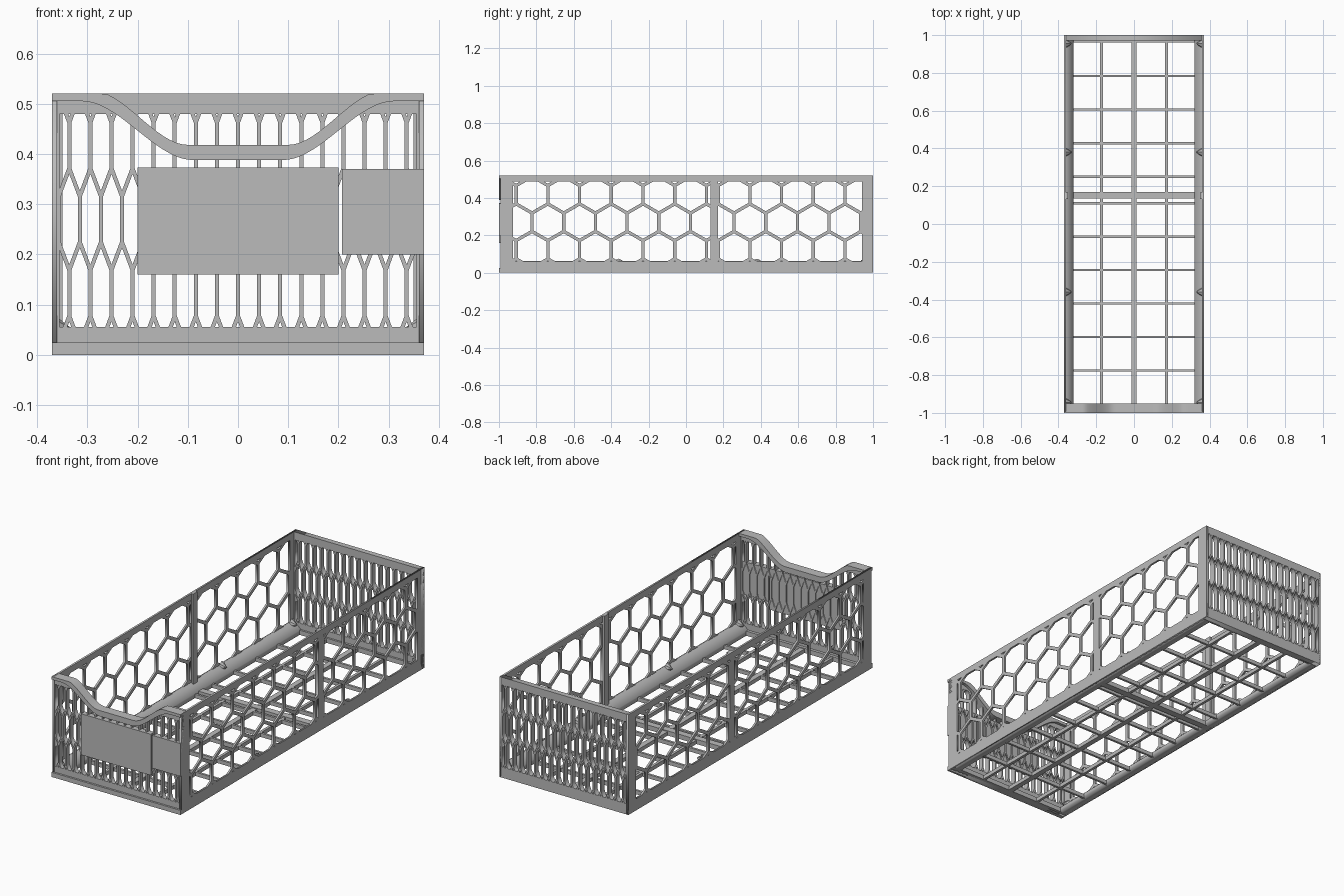
import bpy
import bmesh
import math
from mathutils import Matrix, Vector

cube = bpy.data.objects.get("Cube")
if cube:
    bpy.data.objects.remove(cube, do_unlink=True)

gray = bpy.data.materials.new("light gray plastic")
gray.use_nodes = True
gray.diffuse_color = (0.5, 0.5, 0.5, 1)
gray.node_tree.nodes["Principled BSDF"].inputs["Base Color"].default_value = (0.5, 0.5, 0.5, 1)

# Local frames: SIDE maps (u, v) to (y, z); FRONT maps (u, v) to (x, z)
SIDE = Matrix(((0, 0, 1, 0), (1, 0, 0, 0), (0, 1, 0, 0), (0, 0, 0, 1)))
FRONT = Matrix(((1, 0, 0, 0), (0, 0, -1, 0), (0, 1, 0, 0), (0, 0, 0, 1)))


def add_object(name, mesh):
    mesh.materials.clear()
    mesh.materials.append(gray)
    ob = bpy.data.objects.new(name, mesh)
    bpy.context.collection.objects.link(ob)
    return ob


def panel(name, frame, lo, hi, outline, holes=()):
    """Flat plate with holes, filling lo..hi along the frame's normal."""
    curve = bpy.data.curves.new(name + "_outline", "CURVE")
    curve.dimensions = "2D"
    curve.fill_mode = "BOTH"
    curve.extrude = (hi - lo) / 2
    for loop in [outline, *holes]:
        spline = curve.splines.new("POLY")
        spline.points.add(len(loop) - 1)
        for point, (u, v) in zip(spline.points, loop):
            point.co = (u, v, 0, 1)
        spline.use_cyclic_u = True
    helper = bpy.data.objects.new(name + "_helper", curve)
    bpy.context.collection.objects.link(helper)
    graph = bpy.context.evaluated_depsgraph_get()
    mesh = bpy.data.meshes.new_from_object(helper.evaluated_get(graph))
    bpy.data.objects.remove(helper, do_unlink=True)
    middle = (lo + hi) / 2
    shift = (middle, 0, 0) if frame is SIDE else (0, middle, 0)
    mesh.transform(Matrix.Translation(shift) @ frame)
    return add_object(name, mesh)


def box(name, x0, x1, y0, y1, z0, z1):
    bm = bmesh.new()
    bmesh.ops.create_cube(bm, size=1)
    size = Matrix.Diagonal((x1 - x0, y1 - y0, z1 - z0, 1))
    place = Matrix.Translation(((x0 + x1) / 2, (y0 + y1) / 2, (z0 + z1) / 2))
    bm.transform(place @ size)
    mesh = bpy.data.meshes.new(name)
    bm.to_mesh(mesh)
    bm.free()
    return add_object(name, mesh)


def rect(u0, u1, v0, v1):
    return [(u0, v0), (u1, v0), (u1, v1), (u0, v1)]


def clip(loop, a, b, c):
    """Keep the part of a convex loop where a*u + b*v <= c."""
    result = []
    for p, q in zip(loop, loop[1:] + loop[:1]):
        dp, dq = a * p[0] + b * p[1] - c, a * q[0] + b * q[1] - c
        if dp <= 0:
            result.append(p)
        if dp * dq < 0:
            t = dp / (dp - dq)
            result.append((p[0] + t * (q[0] - p[0]), p[1] + t * (q[1] - p[1])))
    return result


def area(loop):
    return abs(sum(p[0] * q[1] - q[0] * p[1] for p, q in zip(loop, loop[1:] + loop[:1]))) / 2


def honeycomb(start, pitch, half, tip, shoulder, u0, u1, v0, v1, roof=None):
    """Staggered six-sided holes trimmed to a window and an optional curved roof."""
    holes = []
    for row in range(-2, 3):
        cv = 0.27 + row * 0.147
        for col in range(-1, 20):
            cu = start + (col + (row % 2) / 2) * pitch
            loop = [(cu + half, cv - shoulder), (cu + half, cv + shoulder), (cu, cv + tip),
                    (cu - half, cv + shoulder), (cu - half, cv - shoulder), (cu, cv - tip)]
            for a, b, c in ((-1, 0, -u0), (1, 0, u1), (0, -1, -v0), (0, 1, v1)):
                loop = clip(loop, a, b, c)
            if roof:
                slope = (roof(cu + half) - roof(cu - half)) / (2 * half)
                loop = clip(loop, -slope, 1, roof(cu) - slope * cu)
            if len(loop) > 2 and area(loop) > 1e-5:
                holes.append(loop)
    return holes


def ramp(x, x0, x1, z0, z1):
    t = min(max((abs(x) - x0) / (x1 - x0), 0), 1)
    return z0 + (z1 - z0) * t * t * (3 - 2 * t)


def lip_top(x):
    return min(ramp(x, 0.1, 0.29, 0.418, 0.526), 0.52)


def lip_bottom(x):
    return ramp(x, 0.09, 0.31, 0.388, 0.505)


# Side walls with regular honeycomb in two sections
R = 0.088
side_holes = []
for start, u0, u1 in ((-0.908, -0.925, 0.13), (0.172, 0.17, 0.94)):
    side_holes += honeycomb(start, 0.1695, R * math.cos(math.pi / 6), R, R / 2, u0, u1, 0.06, 0.487)
for name, lo, hi in (("left_wall", 0.36, 0.37), ("right_wall", -0.37, -0.36)):
    panel(name, SIDE, lo, hi, rect(-0.993, 1, 0, 0.52), side_holes)

# Back wall with narrow honeycomb
narrow = (-0.336, 0.042, 0.017, 0.09, 0.045, -0.355, 0.355, 0.055, 0.48)
panel("back_wall", FRONT, 0.972, 1, rect(-0.37, 0.37, 0, 0.52), honeycomb(*narrow))

# Front wall dips in the middle under a curved lip
xs = [-0.37 + 0.74 * i / 60 for i in range(61)]
front_outline = [(-0.37, 0), (0.37, 0)] + [(x, lip_top(x) - 0.008) for x in reversed(xs)]
front_holes = honeycomb(*narrow, roof=lambda x: lip_bottom(x) + 0.003)
panel("front_wall", FRONT, -0.99, -0.965, front_outline, front_holes)
lip = panel("front_lip", FRONT, -1, -0.95,
            [(x, lip_bottom(x)) for x in xs] + [(x, lip_top(x)) for x in reversed(xs)])

# Front plates and base sill
box("label_plate", -0.2, 0.2, -1, -0.97, 0.16, 0.373)
box("small_plate", 0.207, 0.37, -1, -0.97, 0.2, 0.37)
box("front_sill", -0.37, 0.37, -1, -0.95, 0, 0.024)
box("back_sill", -0.37, 0.37, 0.962, 1, 0, 0.024)

# Sloped ledges, joint posts and wedge clips on both sides
for side, s in (("left", 1), ("right", -1)):
    profile = [(0.365, 0), (0.32, 0), (0.32, 0.024), (0.362, 0.062), (0.365, 0.062)]
    panel(side + "_ledge", FRONT, -0.985, 0.985, [(s * x, z) for x, z in profile])
    box(side + "_joint_post", *sorted((s * 0.35, s * 0.37)), 0.132, 0.168, 0, 0.52)
    bm = bmesh.new()
    for y in (-0.945, -0.36, 0.38, 0.955):
        turn = Matrix.Rotation(-s * math.pi / 2, 4, "Y")
        bmesh.ops.create_cone(bm, cap_ends=True, segments=8, radius1=0.025, radius2=0.003, depth=0.028,
                              matrix=Matrix.Translation((s * 0.346, y, 0.05)) @ turn)
    clips = bpy.data.meshes.new(side + "_clips")
    bm.to_mesh(clips)
    bm.free()
    add_object(side + "_clips", clips)

# Open floor grid
for name, x, w in (("middle_runner", 0, 0.014), ("left_runner", 0.172, 0.007), ("right_runner", -0.172, 0.007)):
    box(name, x - w, x + w, -0.96, 0.975, 0, 0.02)
for i in range(10):
    y = -0.775 + 0.177 * i if i < 6 else 0.25 + 0.178 * (i - 6)
    box("floor_slat", -0.33, 0.33, y - 0.006, y + 0.006, 0, 0.02)
box("joint_slat", -0.36, 0.36, 0.135, 0.17, 0, 0.024)

# Smooth the curved lip but keep its edges crisp
bpy.ops.object.select_all(action="DESELECT")
lip.select_set(True)
bpy.context.view_layer.objects.active = lip
bpy.ops.object.shade_smooth_by_angle(angle=math.radians(30))
